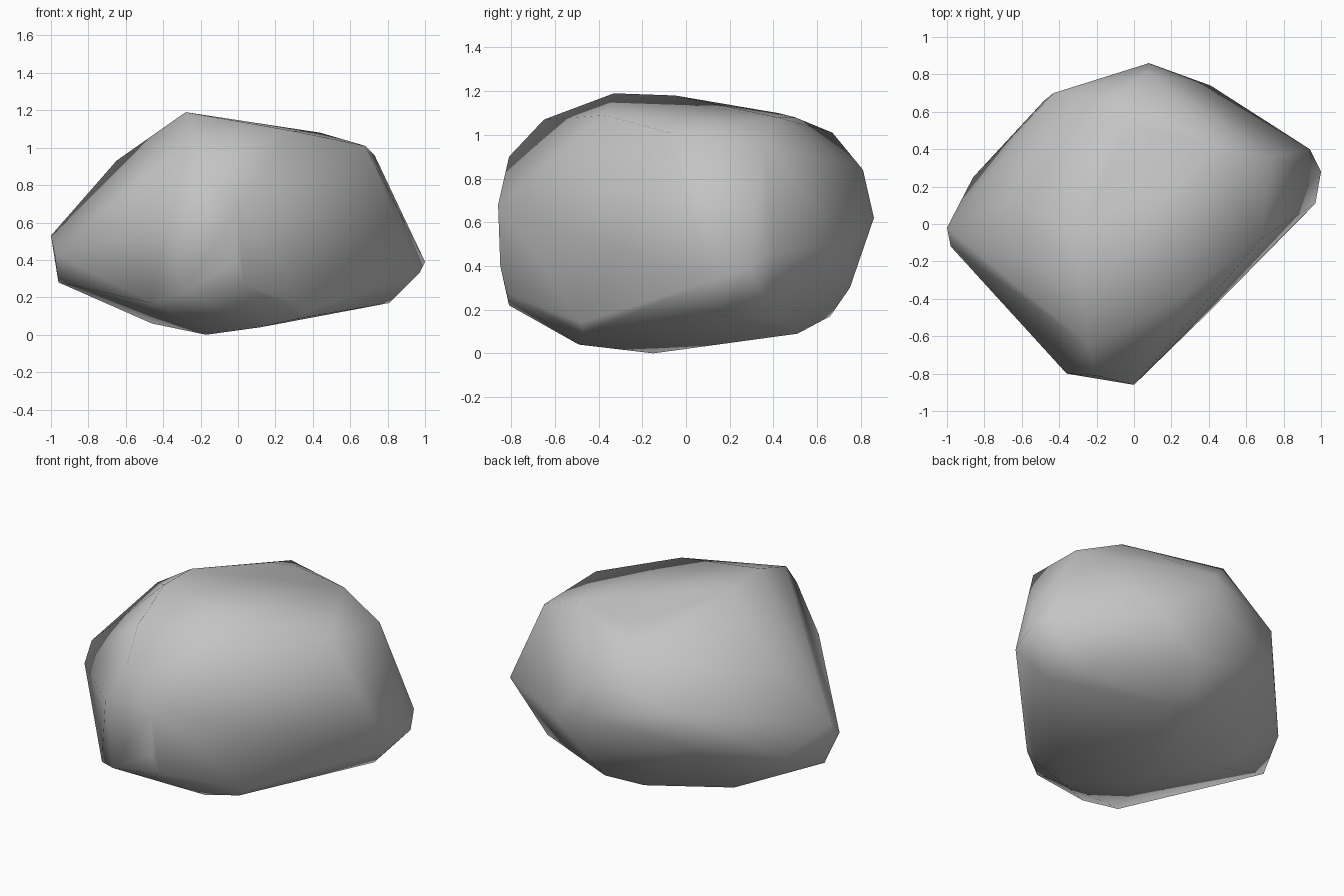
import bpy
import bmesh
from mathutils import Vector

# Remove the default cube only
default_cube = bpy.data.objects.get("Cube")
if default_cube:
    bpy.data.objects.remove(default_cube, do_unlink=True)


def make_material(name, colour):
    """One flat, matte material."""
    material = bpy.data.materials.new(name)
    material.use_nodes = True
    material.diffuse_color = colour
    shader = material.node_tree.nodes["Principled BSDF"]
    shader.inputs["Base Color"].default_value = colour
    shader.inputs["Roughness"].default_value = .9
    return material


def make_boulder(name, corner_groups, material):
    """Wrap a convex stone skin around the chipped corners and shade it smooth."""
    bm = bmesh.new()
    for group in corner_groups:
        for corner in group:
            bm.verts.new(Vector(corner))
    bmesh.ops.convex_hull(bm, input=bm.verts[:])

    # Drop corners that ended up inside the stone
    unused = [v for v in bm.verts if not v.link_faces]
    bmesh.ops.delete(bm, geom=unused, context="VERTS")
    bmesh.ops.recalc_face_normals(bm, faces=bm.faces[:])
    for face in bm.faces:
        face.smooth = True

    mesh = bpy.data.meshes.new(name)
    bm.to_mesh(mesh)
    bm.free()
    mesh.materials.append(material)
    boulder = bpy.data.objects.new(name, mesh)
    bpy.context.scene.collection.objects.link(boulder)
    return boulder


# Gently sloping top face and its rim
crown = [
    (-.28, -.33, 1.19), (-.29, -.05, 1.18), (.29, -.37, 1.09),
    (-.07, .42, 1.1), (.06, .5, 1.08), (.44, .42, 1.08),
    (.68, -.08, 1.01), (.73, .36, .96), (-.24, -.65, 1.07),
    (-.65, .13, .93), (-.1, .67, 1.01),
]

# Blunt front nose
front_side = [
    (-.2, -.81, .9), (-.36, -.8, .62), (-.3, -.81, .22), (-.46, -.69, .17),
    (0, -.86, .68), (0, -.85, .4), (.03, -.82, .27), (.39, -.48, .14),
]

# Narrow ends to either side
side_ends = [
    (-1, -.02, .53), (-.98, -.12, .43), (-.96, 0, .28), (-.86, .25, .38),
    (.97, .11, .33), (1, .28, .39), (.94, .4, .46),
]

# Rounded back
back_side = [
    (.08, .86, .62), (.08, .81, .84), (.41, .74, .5),
    (-.43, .7, .71), (-.48, .66, .5), (.15, .75, .3),
]

# Shallow underside keel
underside = [
    (-.17, -.15, 0), (.12, -.49, .04), (.34, -.47, .09), (-.46, .18, .06),
    (.17, .51, .09), (-.06, .5, .09), (.1, .66, .17),
    (.81, .19, .17), (.68, .4, .17),
]

stone_grey = make_material("stone grey", (.55, .55, .55, 1))
make_boulder("boulder", [crown, front_side, side_ends, back_side, underside], stone_grey)
